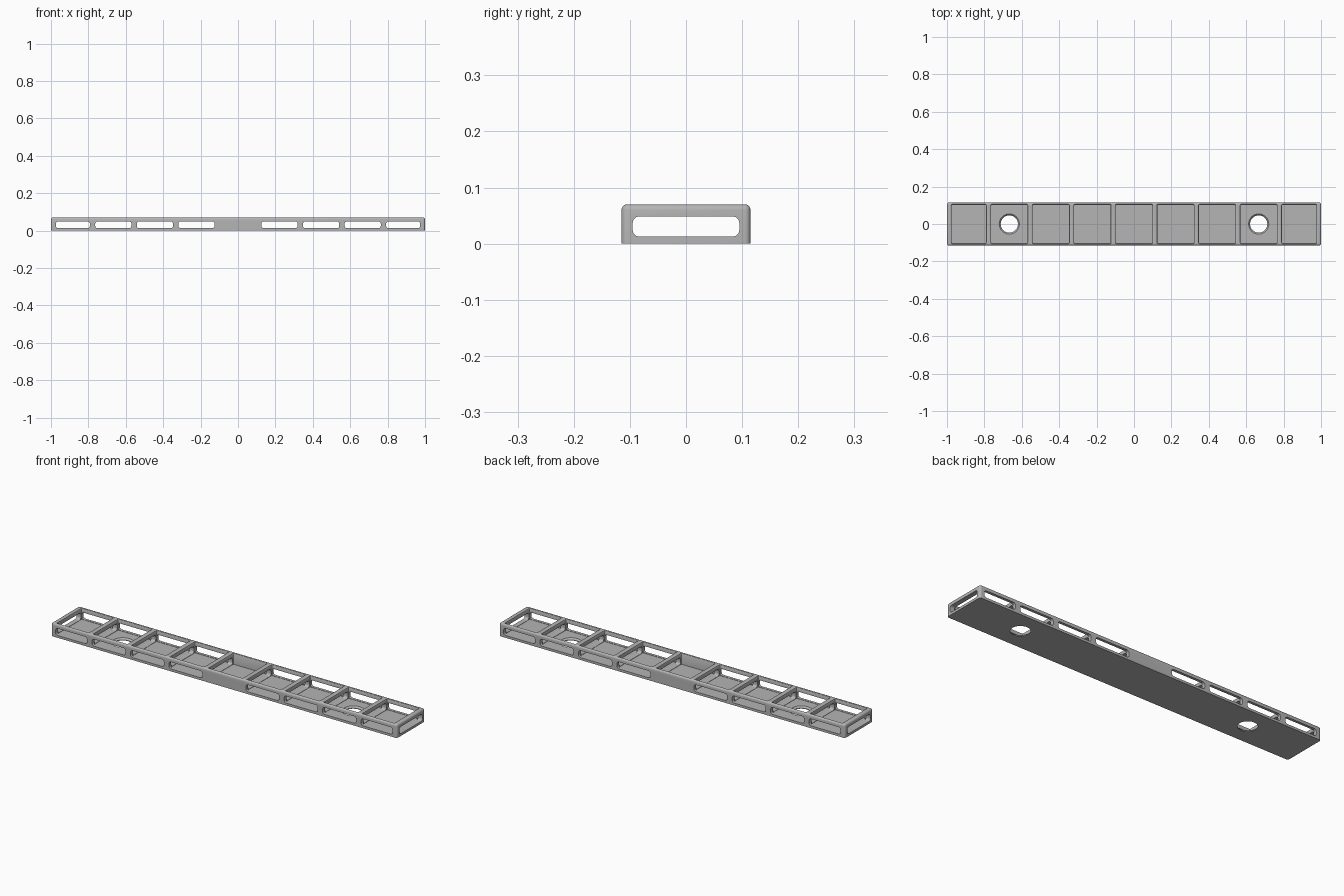
import bpy, bmesh, math
from mathutils import Vector

old = bpy.data.objects.get("Cube")
if old:
    bpy.data.objects.remove(old, do_unlink=True)

PITCH = 2 / 9        # spacing of the nine bays
HALF_RIB = 0.0135    # half thickness of a cross rib
END = 0.975          # inner face of the end walls
HALF_Y = 0.115
INNER_Y = 0.101
HEIGHT = 0.07
FLOOR = 0.011
SLOT_Z = (0.0125, 0.0485)

grey = bpy.data.materials.new("mid_grey")
grey.use_nodes = True
colour = (0.46, 0.46, 0.46, 1)
grey.diffuse_color = colour
grey.node_tree.nodes["Principled BSDF"].inputs["Base Color"].default_value = colour


def make_object(name, bm):
    bmesh.ops.recalc_face_normals(bm, faces=bm.faces)
    mesh = bpy.data.meshes.new(name)
    bm.to_mesh(mesh)
    bm.free()
    mesh.materials.append(grey)
    obj = bpy.data.objects.new(name, mesh)
    bpy.context.collection.objects.link(obj)
    return obj


def loft(bm, rings):
    """Closed solid through a list of equal-length point rings."""
    loops = [[bm.verts.new(p) for p in ring] for ring in rings]
    for a, b in zip(loops, loops[1:]):
        for i in range(len(a)):
            j = (i + 1) % len(a)
            bm.faces.new((a[i], a[j], b[j], b[i]))
    bm.faces.new(loops[0][::-1])
    bm.faces.new(loops[-1])


def rounded_rect(u0, u1, v0, v1, r, steps=6):
    corners = [(u1 - r, v1 - r), (u0 + r, v1 - r), (u0 + r, v0 + r), (u1 - r, v0 + r)]
    points = []
    for k, (u, v) in enumerate(corners):
        for s in range(steps + 1):
            a = math.pi / 2 * (k + s / steps)
            points.append((u + r * math.cos(a), v + r * math.sin(a)))
    return points


def circle(x, r, z, n=48):
    return [(x + r * math.cos(math.tau * i / n), r * math.sin(math.tau * i / n), z)
            for i in range(n)]


# Tray block: rounded upright and top edges, sharp flat base
bm = bmesh.new()
bmesh.ops.create_cube(bm, size=1)
for v in bm.verts:
    v.co = Vector((v.co.x * 2, v.co.y * 2 * HALF_Y, (v.co.z + 0.5) * HEIGHT))
soft = [e for e in bm.edges if max(v.co.z for v in e.verts) > HEIGHT / 2]
bmesh.ops.bevel(bm, geom=soft, offset=0.01, segments=4, profile=0.5, affect='EDGES')
tray = make_object("tray", bm)

# Span of each bay along the length
bays = [(max(-END, (k - 0.5) * PITCH + HALF_RIB), min(END, (k + 0.5) * PITCH - HALF_RIB))
        for k in range(-4, 5)]

# Open pockets with eased upper rims
pockets = bmesh.new()
for x0, x1 in bays:
    rings = []
    for grow, z in ((0, FLOOR), (0, HEIGHT - 0.005), (0.0015, HEIGHT - 0.002),
                    (0.005, HEIGHT), (0.005, HEIGHT + 0.02)):
        outline = rounded_rect(x0 - grow, x1 + grow, -INNER_Y - grow, INNER_Y + grow,
                               0.003 + grow, 3)
        rings.append([(x, y, z) for x, y in outline])
    loft(pockets, rings)

# Side slots in every bay but the middle one
side_slots = bmesh.new()
for x0, x1 in bays:
    if x0 < 0 < x1:
        continue
    outline = rounded_rect(x0 + 0.001, x1 - 0.001, *SLOT_Z, 0.012)
    loft(side_slots, [[(x, y, z) for x, z in outline] for y in (-0.2, 0.2)])

# Lengthwise slot through the end walls and all ribs
end_slot = bmesh.new()
outline = rounded_rect(-0.095, 0.095, *SLOT_Z, 0.012)
loft(end_slot, [[(x, y, z) for y, z in outline] for x in (-1.1, 1.1)])

# Countersunk mounting holes in the floor
holes = bmesh.new()
for x in (-3 * PITCH, 3 * PITCH):
    loft(holes, [circle(x, 0.046, -0.02), circle(x, 0.046, 0.003),
                 circle(x, 0.054, FLOOR), circle(x, 0.054, FLOOR + 0.01)])

# Cut everything out of the tray
bpy.context.view_layer.objects.active = tray
for name, bm in (("pocket_cutter", pockets), ("side_slot_cutter", side_slots),
                 ("end_slot_cutter", end_slot), ("hole_cutter", holes)):
    cutter = make_object(name, bm)
    cutter.hide_render = True
    mod = tray.modifiers.new(name, 'BOOLEAN')
    mod.operation = 'DIFFERENCE'
    mod.solver = 'EXACT'
    mod.object = cutter
    bpy.ops.object.modifier_apply(modifier=mod.name)
    bpy.data.objects.remove(cutter, do_unlink=True)

# Smooth rounded edges, keep flat faces crisp
bpy.ops.object.select_all(action='DESELECT')
tray.select_set(True)
bpy.ops.object.shade_smooth_by_angle(angle=math.radians(30))
